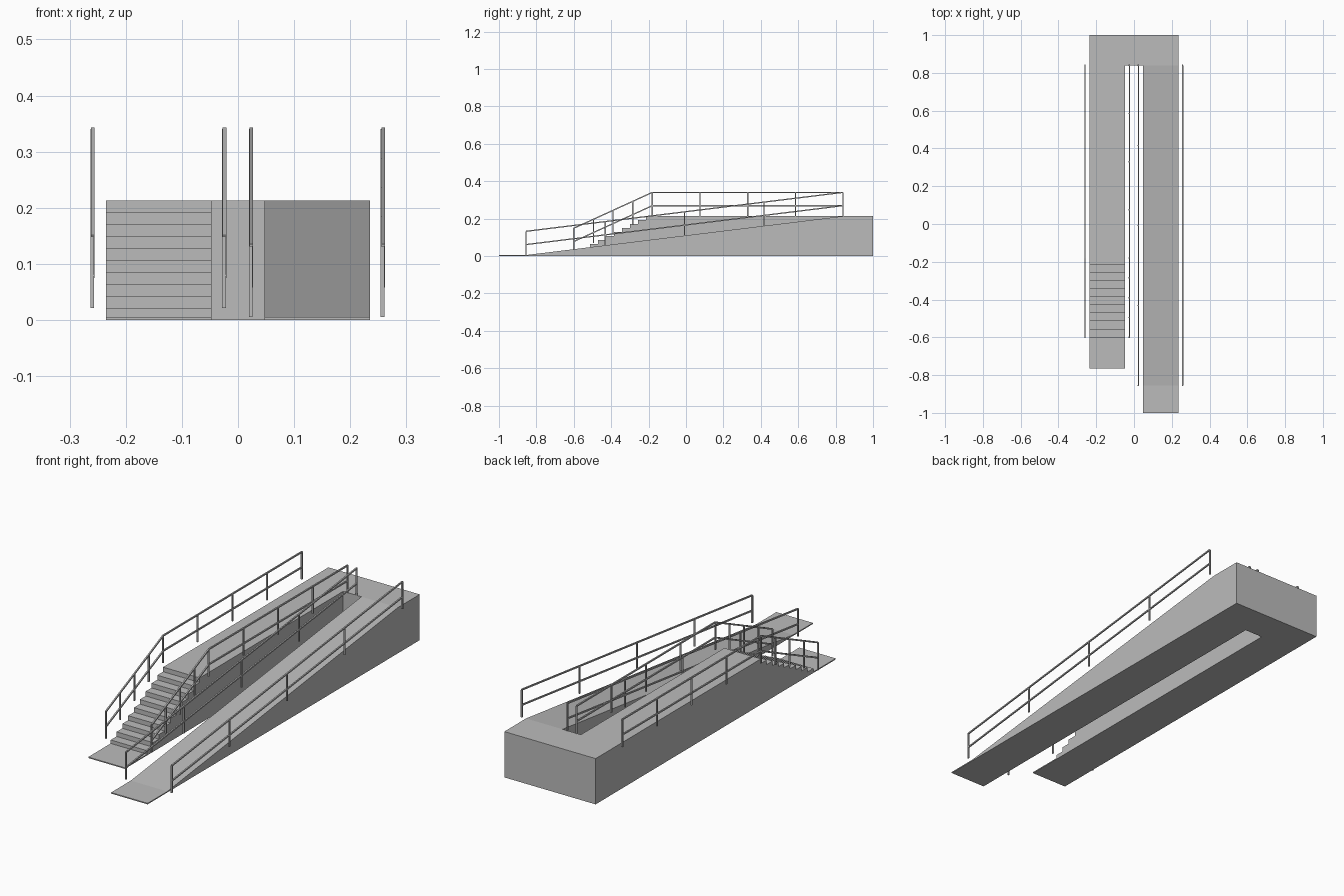
import bpy, bmesh
from mathutils import Vector

if "Cube" in bpy.data.objects:
    bpy.data.objects.remove(bpy.data.objects["Cube"], do_unlink=True)


def make_material(name, rgb):
    mat = bpy.data.materials.new(name)
    mat.use_nodes = True
    color = (*rgb, 1)
    mat.diffuse_color = color
    mat.node_tree.nodes["Principled BSDF"].inputs["Base Color"].default_value = color
    return mat


GREY = make_material("concrete grey", (0.5, 0.5, 0.5))

FRONT, BACK, LANDING = -1.0, 1.0, 0.84
INNER, OUTER = 0.047, 0.235
HEIGHT, PAD = 0.213, 0.005
STEPS, STAIR_FOOT, STAIR_TOP = 10, -0.6, -0.215
RAMP_FOOT = -0.855
RAIL_H, MID_H, THICK = 0.127, 0.056, 0.0032


def finish(name, bm):
    bmesh.ops.recalc_face_normals(bm, faces=bm.faces)
    mesh = bpy.data.meshes.new(name)
    bm.to_mesh(mesh)
    bm.free()
    mesh.materials.append(GREY)
    obj = bpy.data.objects.new(name, mesh)
    bpy.context.collection.objects.link(obj)
    return obj


def extrude_profile(name, profile, x0, x1):
    """Extrude a side profile of (y, z) points from x0 to x1."""
    bm = bmesh.new()
    face = bm.faces.new([bm.verts.new((x0, y, z)) for y, z in profile])
    result = bmesh.ops.extrude_face_region(bm, geom=[face], use_keep_orig=True)
    verts = [v for v in result["geom"] if isinstance(v, bmesh.types.BMVert)]
    bmesh.ops.translate(bm, verts=verts, vec=(x1 - x0, 0, 0))
    return finish(name, bm)


def add_bar(bm, a, b, r=THICK):
    """Square bar between two points in a plane of constant x."""
    a, b = Vector(a), Vector(b)
    side = Vector((r, 0, 0))
    up = (b - a).normalized().cross(Vector((1, 0, 0))) * r
    rings = [[bm.verts.new(p + side * i + up * j)
              for i, j in ((-1, -1), (1, -1), (1, 1), (-1, 1))] for p in (a, b)]
    for k in range(4):
        n = (k + 1) % 4
        bm.faces.new((rings[0][k], rings[0][n], rings[1][n], rings[1][k]))
    bm.faces.new(rings[0][::-1])
    bm.faces.new(rings[1])


def railing(name, x, path, bays):
    """Two rails over a ground path of (y, z) points, with evenly spaced posts."""
    bm = bmesh.new()
    for index, ((y0, z0), (y1, z1)) in enumerate(zip(path, path[1:])):
        for h in (RAIL_H, MID_H):
            add_bar(bm, (x + 0.001, y0, z0 + h), (x + 0.001, y1, z1 + h))
        for i in range(0 if index == 0 else 1, bays + 1):
            t = i / bays
            y, z = y0 + (y1 - y0) * t, z0 + (z1 - z0) * t
            add_bar(bm, (x, y, z), (x, y, z + RAIL_H))
    return finish(name, bm)


# Stair flight with its foot pad and long upper walkway
going = (STAIR_TOP - STAIR_FOOT) / (STEPS - 1)
rise = HEIGHT / STEPS
stairs = [(BACK, 0), (-0.765, 0), (-0.765, PAD), (STAIR_FOOT, PAD)]
for k in range(STEPS):
    y = STAIR_FOOT + going * k
    if k:
        stairs.append((y, rise * k))
    stairs.append((y, rise * (k + 1)))
stairs.append((BACK, HEIGHT))
extrude_profile("stairs_and_walkway", stairs, -OUTER, -INNER)

# Ramp with its foot pad and upper landing
ramp = [(BACK, 0), (FRONT, 0), (FRONT, PAD), (RAMP_FOOT, PAD),
        (LANDING, HEIGHT), (BACK, HEIGHT)]
extrude_profile("ramp", ramp, INNER, OUTER)

# Landing that joins the two
bridge = [(BACK, 0), (LANDING, 0), (LANDING, HEIGHT), (BACK, HEIGHT)]
extrude_profile("landing_bridge", bridge, -INNER, INNER)

# Railings on both sides of each run
stair_path = [(STAIR_FOOT, rise), (-0.18, HEIGHT), (LANDING, HEIGHT)]
ramp_path = [(RAMP_FOOT, PAD), (LANDING, HEIGHT)]
railing("stair_railing_right", -0.26, stair_path, 4)
railing("stair_railing_left", -0.025, stair_path, 4)
railing("ramp_railing_right", 0.0225, ramp_path, 4)
railing("ramp_railing_left", 0.2575, ramp_path, 4)
